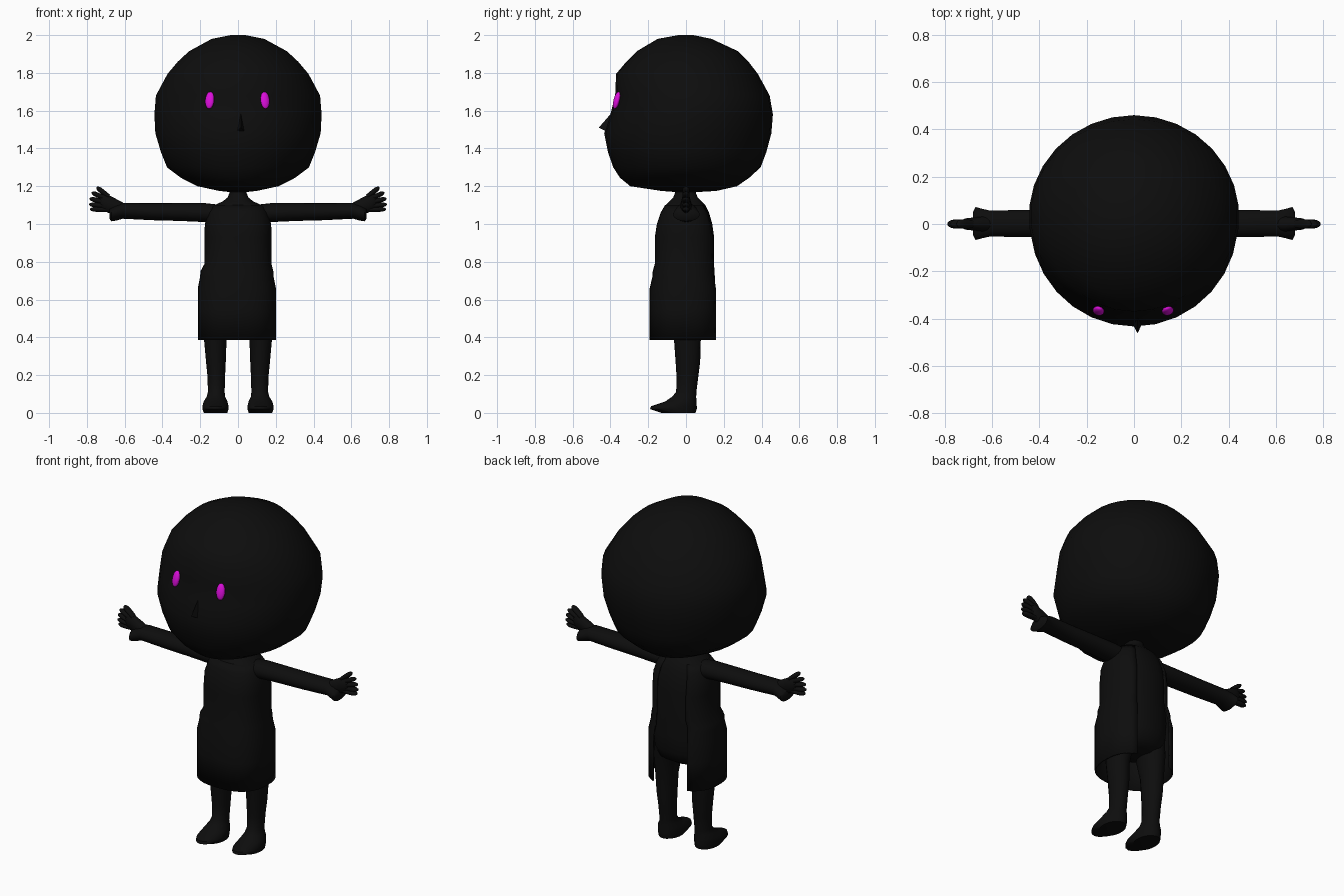
import bpy, bmesh, math
from mathutils import Vector


def material(name, col):
    m = bpy.data.materials.new(name)
    m.diffuse_color = (*col, 1)
    return m


BLACK = material("soft black", (0.004, 0.004, 0.004))
MAGENTA = material("magenta", (0.7, 0.004, 0.7))
X, Y, Z = Vector((1, 0, 0)), Vector((0, 1, 0)), Vector((0, 0, 1))


def finish(name, bm, mat, angle=50):
    bmesh.ops.recalc_face_normals(bm, faces=bm.faces)
    me = bpy.data.meshes.new(name)
    bm.to_mesh(me)
    bm.free()
    me.materials.append(mat)
    ob = bpy.data.objects.new(name, me)
    bpy.context.collection.objects.link(ob)
    bpy.ops.object.select_all(action='DESELECT')
    ob.select_set(True)
    bpy.context.view_layer.objects.active = ob
    bpy.ops.object.shade_smooth_by_angle(angle=math.radians(angle))
    return ob


def loft(name, rings, n=20, u=X, v=Y, power=2.0, gap=0, angle=50):
    """Skin superellipse rings (centre, radius along u, radius along v); gap opens the +v side."""
    bm = bmesh.new()
    loops = []
    steps = n + 1 if gap else n
    for c, ru, rv in rings:
        loop = []
        for i in range(steps):
            t = math.radians(90 + gap + (360 - 2 * gap) * i / n)
            cu, sv = math.cos(t), math.sin(t)
            pu = math.copysign(abs(cu) ** (2 / power), cu)
            pv = math.copysign(abs(sv) ** (2 / power), sv)
            loop.append(bm.verts.new(Vector(c) + u * ru * pu + v * rv * pv))
        loops.append(loop)
    for a, b in zip(loops, loops[1:]):
        for i in range(n):
            j = (i + 1) % steps
            bm.faces.new((a[i], a[j], b[j], b[i]))
    if not gap:
        bm.faces.new(loops[0])
        bm.faces.new(loops[-1])
    return finish(name, bm, BLACK, angle)


# Head: height, half width, front y, back y
head = [(2.0, .04, -.04, .04), (1.98, .14, -.15, .135), (1.915, .26, -.26, .275),
        (1.86, .32, -.315, .33), (1.795, .375, -.37, .38), (1.68, .437, -.375, .443),
        (1.58, .445, -.40, .46), (1.48, .44, -.433, .452), (1.38, .41, -.413, .425),
        (1.30, .378, -.385, .395), (1.245, .305, -.35, .335), (1.20, .215, -.295, .27),
        (1.175, .10, -.13, .16), (1.168, .03, -.04, .04)]
loft("head", [((0, (f + b) / 2, z), w, (b - f) / 2) for z, w, f, b in head], n=30)

# Nose: small pointed wedge
bm = bmesh.new()
p = [bm.verts.new(c) for c in ((.015, -.375, 1.61), (-.012, -.41, 1.485),
                               (.04, -.41, 1.485), (.015, -.462, 1.51))]
for f in ((0, 1, 3), (0, 3, 2), (1, 2, 3), (0, 2, 1)):
    bm.faces.new([p[i] for i in f])
finish("nose", bm, BLACK, 20)

# Eyes: tilted ovals set in the face
for side, x in (("left", .143), ("right", -.15)):
    bm = bmesh.new()
    bmesh.ops.create_uvsphere(bm, u_segments=16, v_segments=10, radius=1)
    eye = finish(side + "_eye", bm, MAGENTA)
    eye.scale = (.025, .016, .047)
    eye.location = (x, -.367, 1.655)
    eye.rotation_euler = (-.25, 0, .3 if x > 0 else -.3)

# Neck and torso in one smooth shape
torso = [(1.21, .045, .05), (1.165, .045, .055), (1.14, .055, .065), (1.12, .08, .085),
         (1.10, .125, .105), (1.06, .152, .125), (1.0, .167, .142), (.93, .168, .152),
         (.78, .168, .152), (.68, .178, .158), (.58, .17, .155), (.52, .15, .13), (.49, .09, .08)]
loft("torso", [((0, -.003, z), w, d) for z, w, d in torso], n=24, power=2.3)

# Gown: shell that is open down the back
gown = [(1.10, .13, .107), (1.06, .158, .13), (1.0, .176, .15), (.93, .177, .161),
        (.79, .177, .161), (.75, .193, .168), (.72, .195, .17), (.66, .207, .184),
        (.55, .207, .184), (.385, .207, .184)]
g = loft("gown", [((-.006 if z < .76 else 0, -.008 if z < .76 else -.004, z), w, d)
                  for z, w, d in gown], n=28, power=2.5, gap=28)
mod = g.modifiers.new("thickness", 'SOLIDIFY')
mod.thickness = .008
mod.offset = -1

# Profiles shared by both sides
leg = [(.62, .09, .085, -.10, .11), (.5, .11, .07, -.085, .10), (.38, .12, .06, -.063, .078),
       (.27, .117, .053, -.055, .075), (.19, .115, .047, -.05, .065), (.11, .115, .045, -.052, .055),
       (.085, .117, .05, -.075, .054), (.06, .119, .064, -.11, .055),
       (.035, .119, .07, -.185, .057), (.02, .119, .07, -.19, .057), (0, .119, .063, -.13, .05)]
arm = [(.08, 1.05, .06, .05), (.17, 1.06, .062, .05), (.3, 1.063, .06, .047),
       (.45, 1.065, .058, .045), (.61, 1.07, .056, .042), (.645, 1.06, .064, .042),
       (.67, 1.05, .071, .036), (.68, 1.055, .05, .028)]
palm = [(.59, 1.07, .03, .033), (.64, 1.09, .032, .04), (.69, 1.108, .027, .048),
        (.715, 1.118, .024, .046), (.73, 1.12, .015, .033)]
tips = [(.748, 1.195), (.775, 1.167), (.787, 1.135), (.789, 1.104), (.783, 1.078)]

for side, s in (("left", 1), ("right", -1)):
    # Leg with pointed foot
    loft(side + "_leg", [((s * x, (f + b) / 2, z), w, (b - f) / 2) for z, x, w, f, b in leg], n=18)
    # Sleeve with flared cuff
    loft(side + "_arm", [((s * x, .002, z), ry, rz) for x, z, ry, rz in arm], n=18, u=Y, v=Z)
    # Palm
    loft(side + "_palm", [((s * x, 0, z), ry, rz) for x, z, ry, rz in palm], n=14, u=Y, v=Z)
    # Fingers fan out from the palm
    for i, (tx, tz) in enumerate(tips):
        a = Vector((s * .685, 0, 1.145 - i * .017))
        b = Vector((s * tx, 0, tz))
        d = (b - a).normalized()
        v = d.cross(Y)
        rings = [(a.lerp(b, k), r * 1.5, r) for k, r in
                 ((0, .012), (.5, .0135), (.8, .0125), (.94, .008), (1, .003))]
        loft(f"{side}_finger_{i + 1}", rings, n=10, u=Y, v=v)
